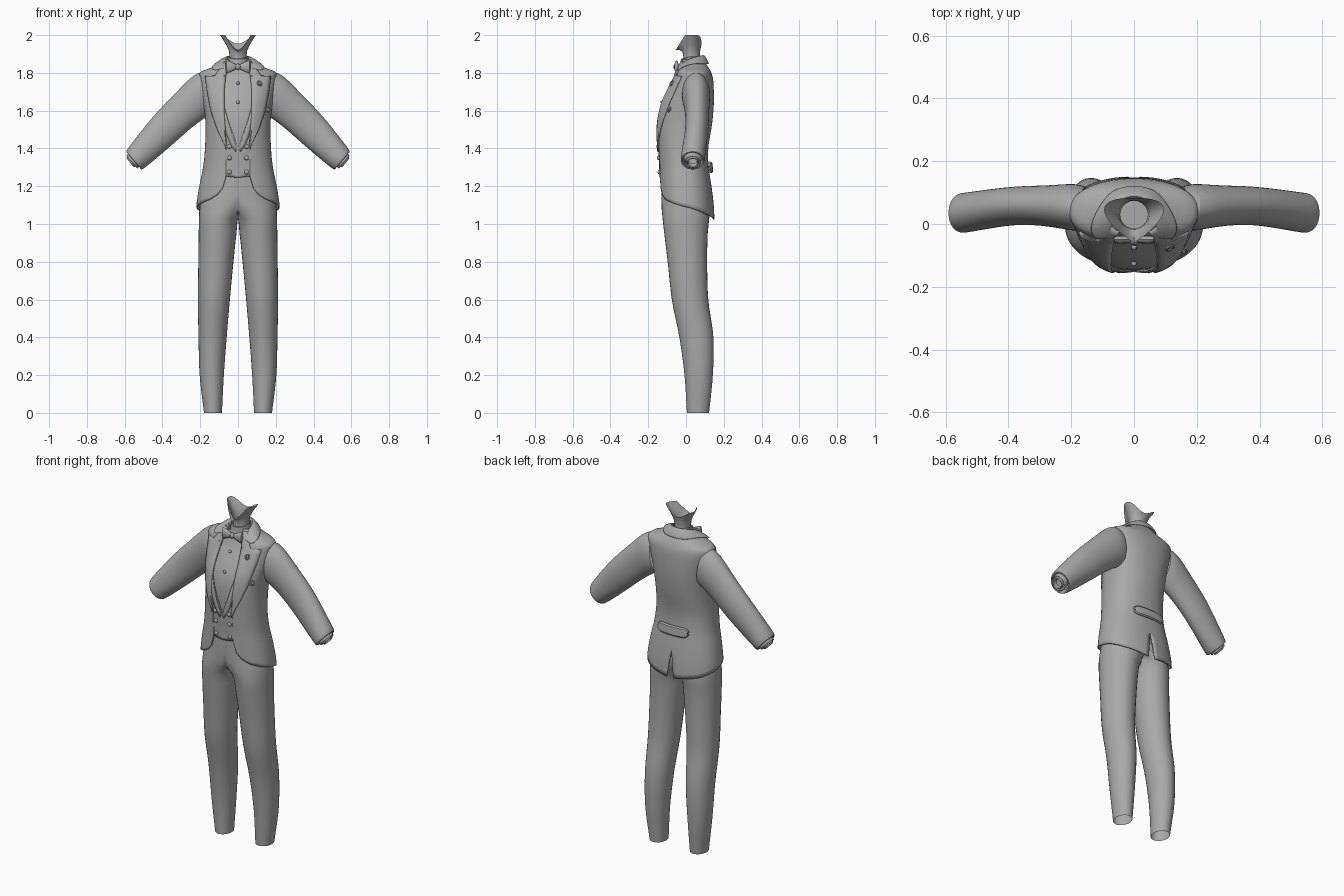
import bpy, bmesh, math
from mathutils import Vector

if "Cube" in bpy.data.objects:
    bpy.data.objects.remove(bpy.data.objects["Cube"])

grey = bpy.data.materials.new("cloth_grey")
grey.diffuse_color = (0.4, 0.4, 0.4, 1)
grey.use_nodes = True
grey.node_tree.nodes["Principled BSDF"].inputs["Base Color"].default_value = grey.diffuse_color

P = 2.3  # roundness of the torso cross-section
# torso profile: height, half width, front y, back y
TORSO = [(1.0, .222, -.138, .152), (1.1, .22, -.14, .147), (1.2, .205, -.142, .135),
         (1.3, .185, -.144, .12), (1.4, .175, -.15, .118), (1.53, .172, -.155, .138),
         (1.63, .182, -.138, .147), (1.71, .194, -.1, .147), (1.775, .203, -.064, .142),
         (1.805, .198, -.052, .132), (1.83, .135, -.042, .118), (1.85, .092, -.034, .105),
         (1.88, .068, -.026, .09)]
# lapel: height, inner x, outer x
LAPEL = [(1.40, .062, .067), (1.45, .064, .088), (1.5, .068, .113), (1.6, .075, .148), (1.7, .074, .167),
         (1.785, .066, .178), (1.7851, .066, .125), (1.83, .055, .095), (1.88, .045, .06)]


def sample(table, z, smooth=True):
    """Interpolate the columns of a table at z."""
    z = min(max(z, table[0][0]), table[-1][0])
    i = next(k for k in range(len(table) - 1) if z <= table[k + 1][0])
    a, b = table[i], table[i + 1]
    h = b[0] - a[0]
    t = (z - a[0]) / h
    out = []
    for c in range(1, len(a)):
        if not smooth:
            out.append(a[c] + (b[c] - a[c]) * t)
            continue
        p, n = table[max(i - 1, 0)], table[min(i + 2, len(table) - 1)]
        m0 = (b[c] - p[c]) / (b[0] - p[0]) * h
        m1 = (n[c] - a[c]) / (n[0] - a[0]) * h
        out.append(a[c] * (2*t**3 - 3*t*t + 1) + m0 * (t**3 - 2*t*t + t)
                   + b[c] * (3*t*t - 2*t**3) + m1 * (t**3 - t*t))
    return out


def torso(angle, z, off=0):
    a, f, b = sample(TORSO, z)
    s, c = math.sin(angle), math.cos(angle)
    yc, d = (f + b) / 2, (b - f) / 2 + off
    return (math.copysign(abs(s) ** (2 / P), s) * (a + off),
            yc - math.copysign(abs(c) ** (2 / P), c) * d, z)


def at_x(x, z, off=0, back=False):
    """Point on the torso front or back at a given x and z."""
    a, f, b = sample(TORSO, z)
    r = (1 - min(abs(x) / a, 1) ** P) ** (1 / P) * (b - f) / 2 + off
    return (x, (f + b) / 2 + (r if back else -r), z)


def finish(ob, mirror=False, thick=0, sub=0, angle=40):
    ob.data.materials.append(grey)
    if mirror:
        m = ob.modifiers.new("mirror", 'MIRROR')
        m.merge_threshold = .0015
    if thick:
        s = ob.modifiers.new("thickness", 'SOLIDIFY')
        s.thickness, s.offset = thick, -1
    if sub:
        ob.modifiers.new("smooth", 'SUBSURF').levels = sub
        ob.modifiers["smooth"].render_levels = sub
    bpy.ops.object.select_all(action='DESELECT')
    bpy.context.view_layer.objects.active = ob
    ob.select_set(True)
    bpy.ops.object.shade_smooth_by_angle(angle=math.radians(angle))
    return ob


def grid(name, rows, closed=False, drop_center=False, cap=False, **kw):
    """Skin rows of points; each row may be a closed ring."""
    bm = bmesh.new()
    vs = [[bm.verts.new(p) for p in r] for r in rows]
    n = len(rows[0])
    for a, b in zip(vs, vs[1:]):
        for i in range(n if closed else n - 1):
            j = (i + 1) % n
            q = (a[i], a[j], b[j], b[i])
            if not (drop_center and all(v.co.x < 1e-4 for v in q)):
                bm.faces.new(q)
    if cap:
        bm.faces.new(vs[-1])
    bmesh.ops.remove_doubles(bm, verts=bm.verts, dist=1e-5)
    me = bpy.data.meshes.new(name)
    bm.to_mesh(me)
    bm.free()
    ob = bpy.data.objects.new(name, me)
    bpy.context.collection.objects.link(ob)
    return finish(ob, **kw)


def turn(n):
    return [2 * math.pi * i / n for i in range(n)]


# trousers: height, inner x, outer x, front y, back y
LEG = [(0, .085, .18, .005, .122), (.2, .075, .203, -.008, .142), (.4, .06, .209, -.035, .145),
       (.6, .043, .212, -.075, .118), (.8, .024, .21, -.097, .112), (.95, .008, .208, -.115, .115),
       (1.02, -.004, .207, -.123, .122), (1.07, -.06, .205, -.128, .125), (1.15, -.16, .196, -.131, .118),
       (1.27, -.172, .172, -.13, .1)]
rows = []
for k in range(33):
    z = 1.27 * k / 32
    xi, xo, f, b = sample(LEG, z)
    rows.append([(max(0, (xi + xo) / 2 + (xo - xi) / 2 * math.sin(t)),
                  (f + b) / 2 - (b - f) / 2 * math.cos(t), z) for t in turn(32)])
grid("trousers", rows, closed=True, drop_center=True, mirror=True)

# tailcoat body with cutaway hem and back vent
HEM = [(0, 1.25), (.03, 1.19), (.08, 1.155), (.16, 1.13), (.3, 1.11), (.5, 1.085), (.75, 1.05), (1, 1.025)]
heights = [1.3 + .025 * i for i in range(20)] + [1.79, 1.80, 1.81, 1.82, 1.83, 1.84, 1.855, 1.87]
N = 40
rows = []
for r in range(10 + len(heights)):
    row = []
    for i in range(N + 1):
        u = (i / N) ** 1.3
        hem = sample(HEM, u, False)[0]
        z = hem + (1.3 - hem) * r / 10 if r < 10 else heights[r - 10]
        xin = sample(LAPEL, z)[0] if z > 1.4 else .064
        start = math.asin((xin / sample(TORSO, z)[0]) ** (P / 2))
        end = math.pi - max(0, 1.18 - z) * .45
        row.append(torso(start + (end - start) * u, z))
    rows.append(row)
grid("jacket_body", rows, mirror=True, thick=.007)

# lapels
rows = []
for z in [1.40 + .0275 * i for i in range(14)] + [1.784, 1.7852, 1.80, 1.82, 1.84, 1.86]:
    xi, xo = sample(LAPEL, z, False)
    rows.append([at_x(xi + (xo - xi) * i / 6 - .002, z, .009 if i else .004) for i in range(7)])
grid("lapels", rows, mirror=True, thick=.008)

# folded jacket collar
fold = [(0, .092, 1.9), (.045, .078, 1.897), (.068, .035, 1.885), (.063, -.012, 1.86), (.055, -.042, 1.825)]
edge = [(0, .122, 1.845), (.07, .112, 1.842), (.115, .05, 1.848), (.145, -.012, 1.832), (.125, -.05, 1.803)]
mid = [tuple((Vector(a) + Vector(b)) / 2 + Vector((0, 0, .006))) for a, b in zip(fold, edge)]
inner = [(x * .9, .03 + (y - .03) * .85, z - .04) for x, y, z in fold]
grid("jacket_collar", [edge, mid, fold, inner], mirror=True, thick=.006, sub=2)

# shirt front and waistcoat
rows = [[at_x(-.1 + .2 * i / 16, z, -.009) for i in range(17)]
        for z in [1.38 + .03 * k for k in range(15)] + [1.81]]
rows += [[at_x(.06 * (i / 8 - 1), z, -.006) for i in range(17)] for z in (1.83, 1.85)]
grid("shirt_front", rows)
rows = []
for k in range(15):
    row = []
    for i in range(25):
        x = .09 * (i / 12 - 1)
        top = 1.4 + min(abs(x) * 2.8, .2)
        low = 1.245 + abs(x) * .12
        row.append(at_x(x, low + (top - low) * k / 14, -.002))
    rows.append(row)
grid("waistcoat", rows, thick=.006)

# waistcoat lapels
rows = []
for k in range(11):
    t = k / 10
    w = .004 + .022 * math.sin(math.pi * min(t + .1, 1)) ** .7
    z = 1.395 + .24 * t
    x = .075 * t ** .8
    rows.append([at_x(x, z, .003), at_x(x + w, z - .012, .004)])
grid("waistcoat_lapels", rows, mirror=True, thick=.004)

# shirt collar
rows = [[(rx * math.sin(t), .028 - rx * 1.02 * math.cos(t), z - .012 * max(0, math.cos(t))) for t in turn(32)]
        for z, rx in ((1.82, .06), (1.885, .054), (1.888, .05), (1.85, .048))]
grid("shirt_collar", rows, closed=True)

# neck flaring out to an open jaw edge
def rim(t):
    s, c = math.sin(t), math.cos(t)
    if c > 0:
        y = .045 - .105 * (.45 * c + .55 * (1 - abs(s)))
    else:
        y = .045 - .055 * c * (1 + .3 * c)
    z = 2 - .08 * min(max((-.005 - y) / .05, 0), 1) - .045 * max(0, -c) ** 4
    return Vector((.095 * s, y, z))

def neck_ring(z, r, k):
    return [tuple(Vector((r * math.sin(t), .03 - r * math.cos(t), z)).lerp(rim(t), k)) for t in turn(40)]

grid("neck", [neck_ring(1.915, .047, 1), neck_ring(1.925, .046, .7), neck_ring(1.92, .045, .35),
              neck_ring(1.91, .044, .1), neck_ring(1.885, .044, 0), neck_ring(1.84, .047, 0)],
     closed=True, cap=True)

# sleeves: upper x, z, lower x, z, front y, back y
def sleeve(name, table, **kw):
    rings = []
    for ux, uz, lx, lz, f, b in table:
        c = Vector(((ux + lx) / 2, (f + b) / 2, (uz + lz) / 2))
        up = Vector((ux - lx, 0, uz - lz)) / 2
        rings.append([tuple(c + up * math.cos(t) + Vector((0, (b - f) / 2 * math.sin(t), 0)))
                      for t in turn(20)])
    grid(name, rings, closed=True, mirror=True, sub=1, **kw)

sleeve("sleeves", [(.17, 1.80, .14, 1.58, -.015, .12), (.207, 1.81, .168, 1.565, -.025, .13),
                   (.265, 1.765, .19, 1.55, -.016, .127), (.335, 1.69, .245, 1.51, -.006, .123),
                   (.4, 1.625, .3, 1.46, -.003, .122), (.46, 1.56, .355, 1.412, -.006, .118),
                   (.535, 1.465, .445, 1.335, -.02, .107), (.588, 1.396, .499, 1.292, -.03, .1),
                   (.593, 1.383, .51, 1.286, -.028, .098), (.588, 1.377, .517, 1.292, -.02, .09),
                   (.57, 1.385, .505, 1.315, -.015, .085)])
sleeve("shirt_cuffs", [(.572, 1.387, .51, 1.318, -.012, .082), (.592, 1.362, .532, 1.292, -.012, .082),
                       (.591, 1.358, .536, 1.294, -.006, .076), (.584, 1.361, .54, 1.308, 0, .07),
                       (.592, 1.348, .552, 1.296, .004, .066), (.586, 1.343, .554, 1.304, .01, .06),
                       (.565, 1.355, .535, 1.32, .012, .058)])

# bow tie wings and knot
rows = []
for x, h, d in ((.008, .012, .007), (.02, .018, .011), (.045, .029, .013), (.062, .034, .011), (.066, .03, .003)):
    rows.append([(x, -.05 + d * math.cos(t), 1.832 + h * math.sin(t)) for t in turn(12)])
grid("bow_tie_wings", rows, closed=True, cap=True, mirror=True)


def bead(name, pos, size):
    bpy.ops.mesh.primitive_uv_sphere_add(segments=16, ring_count=10, radius=1, location=pos)
    ob = bpy.context.object
    ob.name, ob.scale = name, size
    finish(ob)

bead("bow_tie_knot", (0, -.053, 1.832), (.014, .014, .017))

# buttons and shirt studs
for z in (1.745, 1.645):
    bead("shirt_stud", at_x(0, z, -.006), (.009, .008, .009))
for s in (-1, 1):
    for z in (1.41, 1.35, 1.275):
        bead("waistcoat_button", at_x(s * .045, z, .001), (.012, .008, .012))
    bead("strap_button", at_x(s * .062, 1.3, .012, True), (.013, .008, .013))

# back strap with rounded ends
rows = []
for k in range(17):
    x = .092 * math.cos(math.pi * k / 16)
    h = .023 * min(1, math.sqrt(max(0, 1 - max(0, (abs(x) - .069) / .0232) ** 2)))
    rows.append([at_x(x, 1.3 + h * v, .012 if abs(v) < .9 else .007, True) for v in (-1, -.8, 0, .8, 1)])
grid("back_strap", rows, thick=.01)

# lapel pin and chest ornament
for x, z, r in ((.115, 1.745, .012), (.158, 1.605, .011)):
    bpy.ops.mesh.primitive_torus_add(location=at_x(x, z, .011), rotation=(math.radians(65), 0, .5),
                                     major_radius=r, minor_radius=.004, major_segments=20, minor_segments=8)
    bpy.context.object.name = "lapel_pin"
    finish(bpy.context.object)
    bead("pin_centre", at_x(x, z, .009), (.008, .006, .008))
